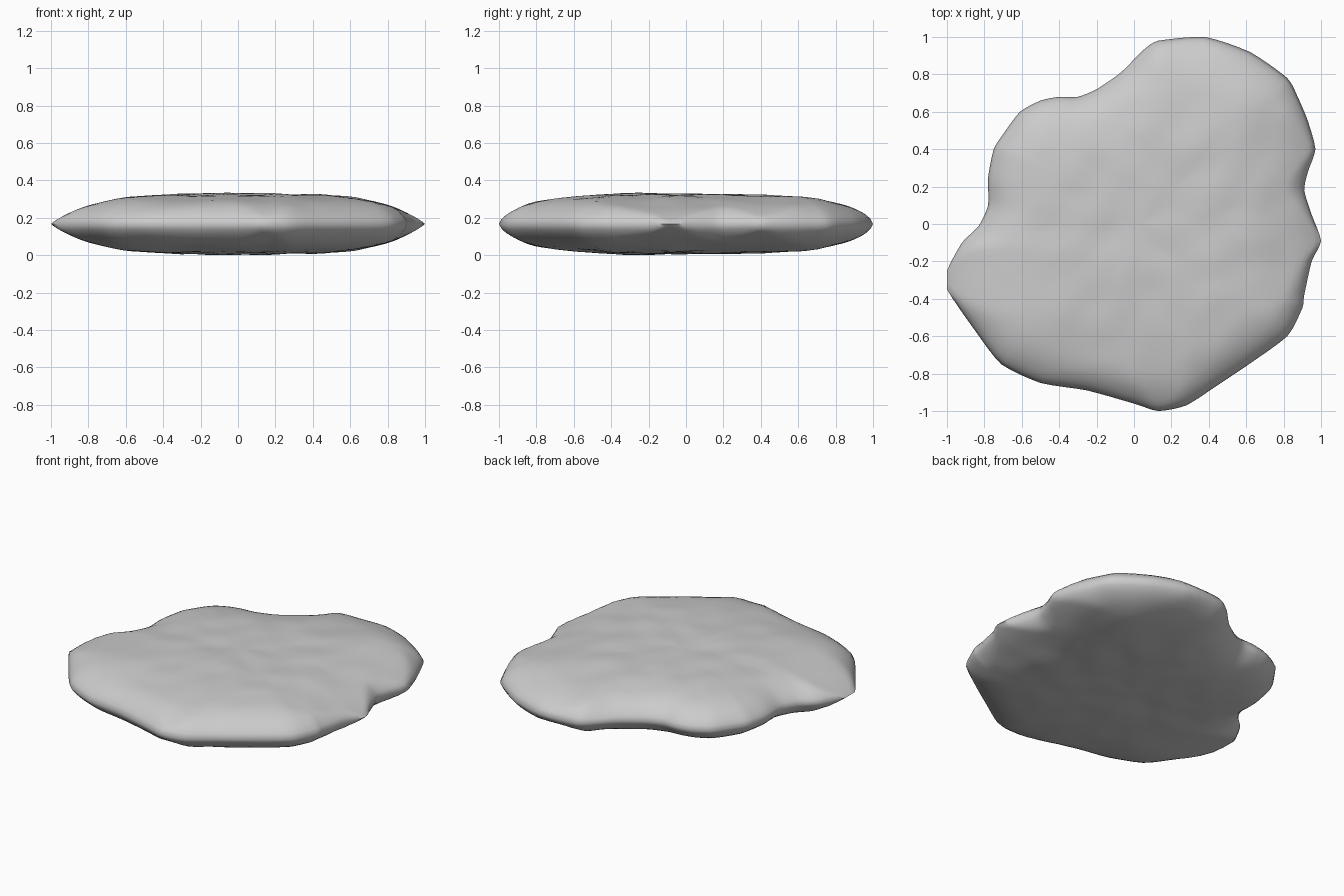
import bpy, bmesh, math
from mathutils import Vector, noise

if "Cube" in bpy.data.objects:
    bpy.data.objects.remove(bpy.data.objects["Cube"])

# Outline of the slab seen from above, counter-clockwise
OUTLINE = [(1, -.09), (.95, .05), (.91, .18), (.93, .28), (.97, .4), (.93, .55), (.88, .67),
           (.82, .78), (.62, .92), (.38, 1), (.13, .98), (.05, .93), (-.07, .81), (-.2, .72),
           (-.3, .68), (-.4, .68), (-.5, .66), (-.61, .6), (-.7, .48), (-.75, .4), (-.78, .25),
           (-.78, .1), (-.83, -.01), (-.92, -.1), (-1, -.25), (-1, -.35), (-.85, -.57),
           (-.71, -.75), (-.5, -.85), (-.25, -.89), (0, -.96), (.13, -1), (.28, -.97),
           (.45, -.86), (.6, -.76), (.82, -.6), (.9, -.45), (.91, -.38), (.95, -.2)]
MID = 0.167
SUB = 4
RINGS = [1, .985, .965, .94, .91, .88, .84, .8, .76, .72, .68, .63, .58, .53, .48, .43, .38,
         .33, .28, .23, .18, .13, .07]


def smooth_loop(pts, sub):
    """Closed curve: half straight chords, half Catmull-Rom, kept inside the bounds."""
    p = [Vector(q) for q in pts]
    n, out = len(p), []
    for i in range(n):
        a, b, c, d = p[i - 1], p[i], p[(i + 1) % n], p[(i + 2) % n]
        for k in range(sub):
            t = k / sub
            q = .5 * (2 * b + (c - a) * t + (2 * a - 5 * b + 4 * c - d) * t * t
                      + (3 * b - a - 3 * c + d) * t ** 3)
            q = q.lerp(b.lerp(c, t), .4)
            out.append(Vector((max(-1, min(1, q.x)), max(-1, min(1, q.y)))))
    return out


def edge_distance(q, loop):
    best = 9
    for i, b in enumerate(loop):
        a = loop[i - 1]
        ab = b - a
        t = max(0, min(1, (q - a).dot(ab) / max(ab.length_squared, 1e-9)))
        best = min(best, (q - a - ab * t).length)
    return best


def half_height(q):
    """Tapered rim, rounded overall falloff and chipped surface bumps."""
    d = edge_distance(q, loop)
    rim = (1 - math.exp(-d / .15)) ** .7
    fx = max(0, 1 - abs(q.x) ** 3.8) ** .9
    fy = max(0, 1 - abs(q.y) ** 3.8) ** .6
    v = Vector((q.x, q.y, 0))
    # cell noise gives chipped facets, Perlin noise the broad waves
    chips = noise.voronoi(v * 5 + Vector((2, 7, 1)))[0][0] - .4
    bump = .04 * noise.noise(v * 2 + Vector((3, 1, 5))) + .05 * noise.noise(v * 5.5) - .05 * chips
    return .162 * min(rim, fx, fy) * (1 + bump)


loop = smooth_loop(OUTLINE, SUB)
centre = Vector((.03, 0))
bm = bmesh.new()
n = len(loop)

# Shared rim, then top and bottom shells mirrored about the mid-plane
rim = [bm.verts.new((p.x, p.y, MID)) for p in loop]
heights = [[(q, half_height(q)) for q in (centre.lerp(p, t) for p in loop)] for t in RINGS[1:]]
for side in (1, -1):
    prev = rim
    for row in heights:
        ring = [bm.verts.new((q.x, q.y, MID + side * h)) for q, h in row]
        for i in range(n):
            j = (i + 1) % n
            bm.faces.new((prev[i], prev[j], ring[j], ring[i]))
        prev = ring
    tip = bm.verts.new((centre.x, centre.y, MID + side * half_height(centre)))
    for i in range(n):
        bm.faces.new((prev[i], prev[(i + 1) % n], tip))
bmesh.ops.recalc_face_normals(bm, faces=bm.faces)

# Rest the slab on the ground
low = min(v.co.z for v in bm.verts)
for v in bm.verts:
    v.co.z -= low

mesh = bpy.data.meshes.new("flat_stone")
bm.to_mesh(mesh)
bm.free()
stone = bpy.data.objects.new("flat_stone", mesh)
bpy.context.collection.objects.link(stone)
bpy.context.view_layer.objects.active = stone
stone.select_set(True)
bpy.ops.object.shade_smooth_by_angle(angle=math.radians(60))
